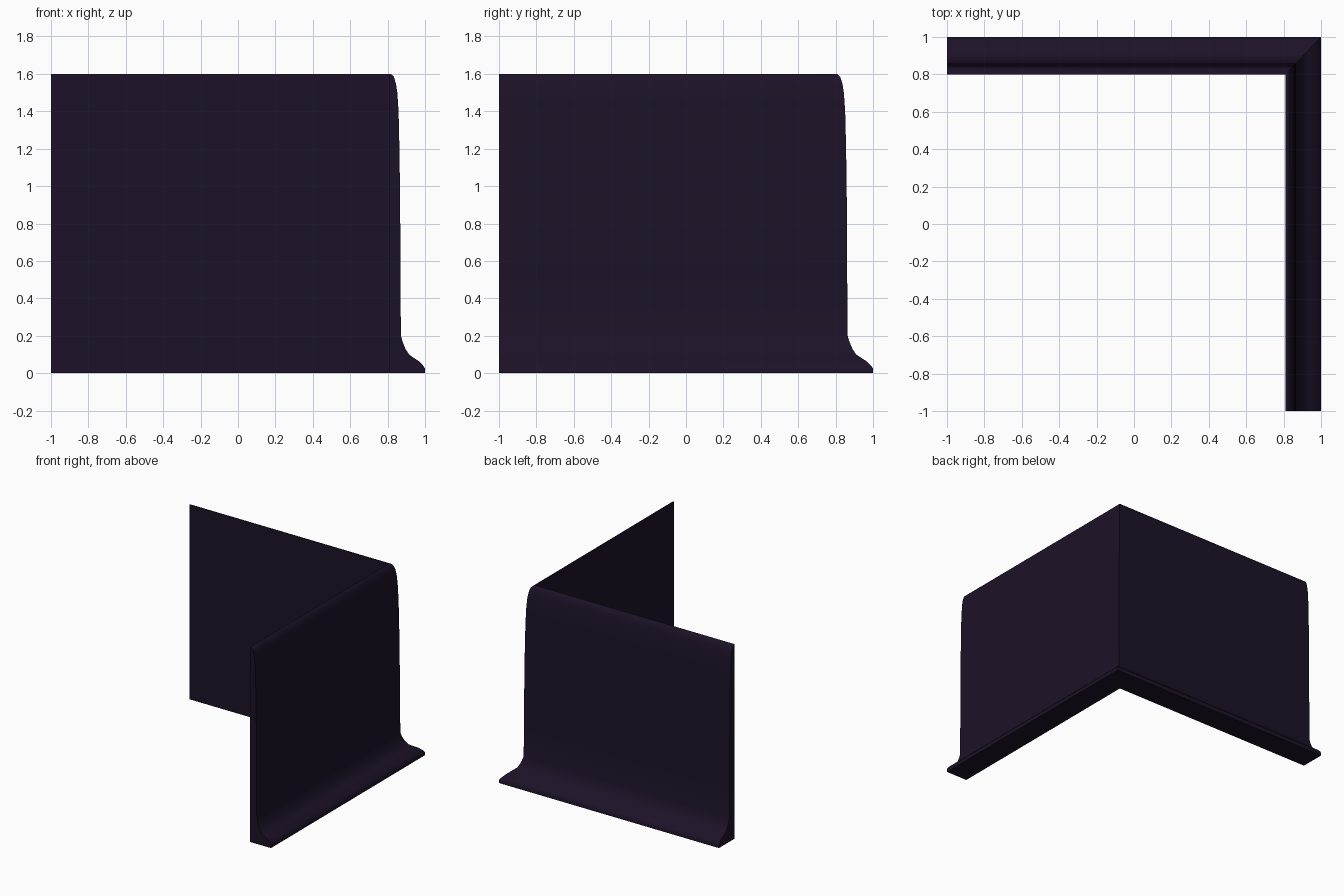
import bpy, bmesh, math

if "Cube" in bpy.data.objects:
    bpy.data.objects.remove(bpy.data.objects["Cube"])

# Wall cross-section: (distance in from the outer edge, height)
PROFILE = [(0.2, 0), (0, 0), (0, 0.025), (0.012, 0.042), (0.035, 0.064),
           (0.065, 0.083), (0.09, 0.1), (0.11, 0.13), (0.125, 0.165),
           (0.136, 0.2), (0.138, 0.5), (0.14, 0.9), (0.144, 1.2),
           (0.149, 1.4), (0.156, 1.5), (0.164, 1.55), (0.176, 1.585),
           (0.19, 1.598), (0.2, 1.6)]
SIDE = 0.95  # the side wall is slightly thinner than the back wall

# Sweep the section along the L: back wall, mitred corner, side wall
bm = bmesh.new()
stations = [
    [bm.verts.new((-1, 1 - d, z)) for d, z in PROFILE],
    [bm.verts.new((1 - SIDE * d, 1 - d, z)) for d, z in PROFILE],
    [bm.verts.new((1 - SIDE * d, -1, z)) for d, z in PROFILE],
]
n = len(PROFILE)
for a, b in zip(stations, stations[1:]):
    for i in range(n):
        j = (i + 1) % n
        bm.faces.new((a[i], a[j], b[j], b[i]))

# End caps
bm.faces.new(stations[0])
bm.faces.new(stations[-1])
bmesh.ops.recalc_face_normals(bm, faces=bm.faces)

mesh = bpy.data.meshes.new("corner_wall")
bm.to_mesh(mesh)
bm.free()
wall = bpy.data.objects.new("corner_wall", mesh)
bpy.context.collection.objects.link(wall)

# Dark purple finish
mat = bpy.data.materials.new("dark_purple")
mat.diffuse_color = (0.012, 0.006, 0.021, 1)
mat.use_nodes = True
mat.node_tree.nodes["Principled BSDF"].inputs["Base Color"].default_value = mat.diffuse_color
mesh.materials.append(mat)

bpy.context.view_layer.objects.active = wall
wall.select_set(True)
bpy.ops.object.shade_smooth_by_angle(angle=math.radians(40))
